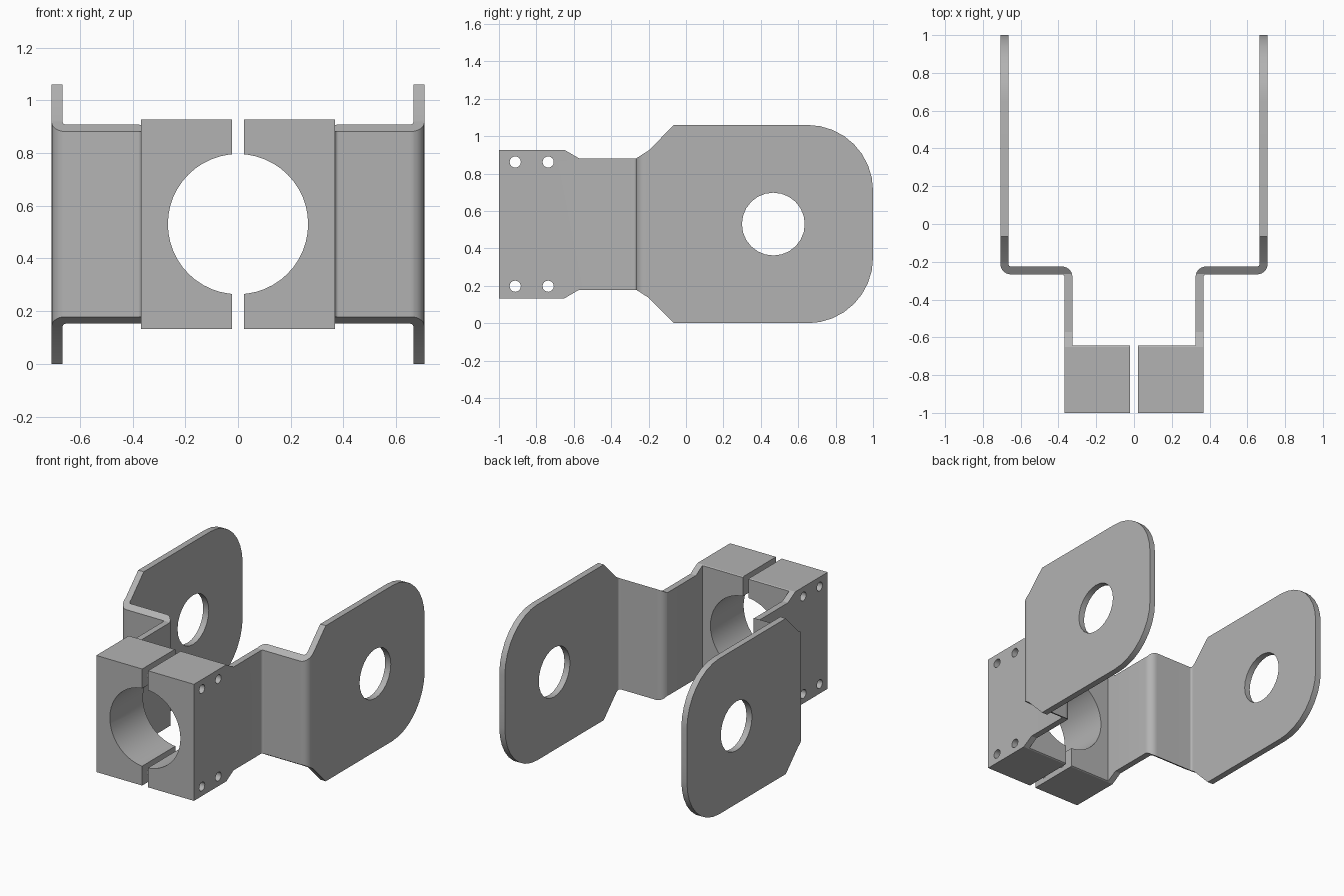
import bpy
import bmesh
from math import cos, sin, pi, radians
from mathutils import Matrix, Vector

cube = bpy.data.objects.get("Cube")
if cube:
    bpy.data.objects.remove(cube, do_unlink=True)

steel = bpy.data.materials.new("grey steel")
steel.use_nodes = True
GREY = (0.45, 0.45, 0.45, 1)
steel.diffuse_color = GREY
steel.node_tree.nodes["Principled BSDF"].inputs["Base Color"].default_value = GREY


def rounded(points, steps=6):
    """Round every (a, b, radius) corner of a closed outline."""
    out = []
    for i, (a, b, r) in enumerate(points):
        p = Vector((a, b))
        if not r:
            out.append(p)
            continue
        u = (Vector(points[i - 1][:2]) - p).normalized()
        v = (Vector(points[(i + 1) % len(points)][:2]) - p).normalized()
        for k in range(steps + 1):
            t = pi / 2 * k / steps
            out.append(p + r * (u * (1 - sin(t)) + v * (1 - cos(t))))
    return out


def circle(a, b, r, n):
    return [Vector((a + r * cos(2 * pi * k / n), b + r * sin(2 * pi * k / n)))
            for k in range(n)]


def prism(name, outline, place, start, end):
    """Extrude an outline; place(a, b, depth) gives the 3D position."""
    bm = bmesh.new()
    face = bm.faces.new([bm.verts.new(place(p.x, p.y, start)) for p in outline])
    res = bmesh.ops.extrude_face_region(bm, geom=[face])
    shift = Vector(place(0, 0, end)) - Vector(place(0, 0, start))
    bmesh.ops.translate(bm, vec=shift,
                        verts=[g for g in res["geom"] if isinstance(g, bmesh.types.BMVert)])
    bmesh.ops.recalc_face_normals(bm, faces=bm.faces)
    mesh = bpy.data.meshes.new(name)
    bm.to_mesh(mesh)
    bm.free()
    mesh.materials.append(steel)
    obj = bpy.data.objects.new(name, mesh)
    bpy.context.collection.objects.link(obj)
    return obj


def combine(obj, tool, operation):
    """Apply one boolean and discard the tool."""
    tool.hide_render = True
    mod = obj.modifiers.new("cut", "BOOLEAN")
    mod.operation, mod.object, mod.solver = operation, tool, "EXACT"
    bpy.context.view_layer.objects.active = obj
    bpy.ops.object.modifier_apply(modifier=mod.name)
    bpy.data.objects.remove(tool, do_unlink=True)


def along_x(a, b, d):
    return (d, a, b)


def along_y(a, b, d):
    return (a, d, b)


def along_z(a, b, d):
    return (a, b, d)


MID = 0.53        # height of the axis of symmetry
OUT, IN = 0.055, 0.014   # bend radii

# Plan outline: clamp block, stepped strap and outer mounting ear
plan = rounded([
    (0.022, -1, 0), (0.368, -1, 0),
    (0.368, -0.267, IN), (0.707, -0.267, OUT),
    (0.707, 1, 0), (0.665, 1, 0),
    (0.665, -0.225, IN), (0.326, -0.225, OUT),
    (0.326, -0.643, 0), (0.022, -0.643, 0)])
left = prism("left_bracket", plan, along_z, -0.1, 1.2)

# Side outline: upper half as (y, half height, radius), mirrored for the lower half
upper = [(-1, 0.397, 0), (-0.65, 0.397, 0), (-0.573, 0.352, 0), (-0.265, 0.352, 0),
         (-0.198, 0.395, 0), (-0.065, 0.53, 0), (1, 0.53, 0.35)]
side = [(y, MID + h, r) for y, h, r in upper]
side += [(y, MID - h, r) for y, h, r in reversed(upper)]
combine(left, prism("side_cutter", rounded(side, 8), along_x, -0.5, 1.2), "INTERSECT")

# Pipe bore, ear hole and four bolt holes
combine(left, prism("bore_cutter", circle(0, MID, 0.266, 48), along_y, -1.2, -0.5), "DIFFERENCE")
combine(left, prism("ear_cutter", circle(0.467, MID, 0.168, 24), along_x, 0.5, 1), "DIFFERENCE")
for y in (-0.913, -0.737):
    for dz in (-0.332, 0.332):
        bolt = prism("bolt_cutter", circle(y, MID + dz, 0.03, 16), along_x, -0.2, 0.6)
        combine(left, bolt, "DIFFERENCE")

# Mirrored right half
right = bpy.data.objects.new("right_bracket", left.data.copy())
bpy.context.collection.objects.link(right)
right.data.transform(Matrix.Scale(-1, 4, (1, 0, 0)))
right.data.flip_normals()

for obj in (left, right):
    bpy.ops.object.select_all(action="DESELECT")
    obj.select_set(True)
    bpy.context.view_layer.objects.active = obj
    bpy.ops.object.shade_smooth_by_angle(angle=radians(30))
